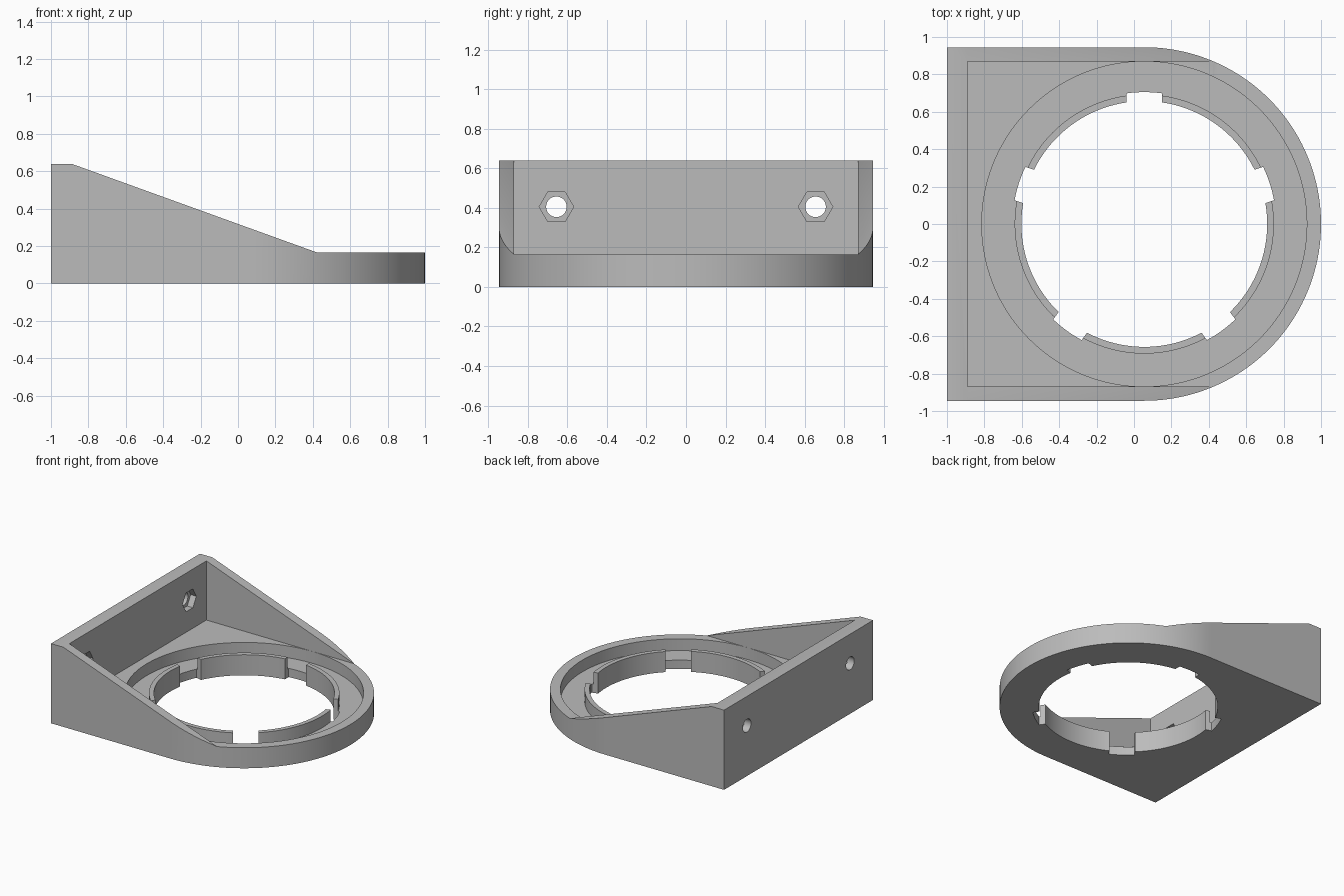
import bpy, bmesh
from math import sin, cos, asin, pi, radians
from mathutils import Matrix, Vector

if "Cube" in bpy.data.objects:
    bpy.data.objects.remove(bpy.data.objects["Cube"], do_unlink=True)

CX, R = 0.055, 0.945            # ring centre and outer radius
INNER, BACK = 0.87, -0.89       # inner faces of the walls
RIM, FLOOR, TOP = 0.165, 0.07, 0.64
HOLE, TAB, SLOT = 0.657, 0.693, 0.705

grey = bpy.data.materials.new("grey plastic")
grey.use_nodes = True
colour = (0.5, 0.5, 0.5, 1)
grey.diffuse_color = colour
grey.node_tree.nodes["Principled BSDF"].inputs["Base Color"].default_value = colour


def arc(radius, start, end, steps):
    return [(radius * cos(start + (end - start) * i / steps),
             radius * sin(start + (end - start) * i / steps)) for i in range(steps + 1)]


def prism(name, points, low, high, frame=Matrix()):
    """Extrude a 2D outline from low to high along the frame's z axis."""
    bm = bmesh.new()
    face = bm.faces.new([bm.verts.new((x, y, low)) for x, y in points])
    new = bmesh.ops.extrude_face_region(bm, geom=[face])["geom"]
    verts = [v for v in new if isinstance(v, bmesh.types.BMVert)]
    bmesh.ops.translate(bm, verts=verts, vec=Vector((0, 0, high - low)))
    bmesh.ops.recalc_face_normals(bm, faces=bm.faces)
    bm.transform(frame)
    if frame.determinant() < 0:
        bmesh.ops.reverse_faces(bm, faces=bm.faces)
    mesh = bpy.data.meshes.new(name)
    bm.to_mesh(mesh)
    bm.free()
    mesh.materials.append(grey)
    obj = bpy.data.objects.new(name, mesh)
    bpy.context.collection.objects.link(obj)
    return obj


def combine(target, tool, operation="DIFFERENCE"):
    """Apply a boolean and discard the tool."""
    mod = target.modifiers.new("cut", "BOOLEAN")
    mod.operation, mod.solver, mod.object = operation, "EXACT", tool
    bpy.ops.object.select_all(action="DESELECT")
    bpy.context.view_layer.objects.active = target
    target.select_set(True)
    bpy.ops.object.modifier_apply(modifier=mod.name)
    bpy.data.objects.remove(tool, do_unlink=True)


def circle(radius, steps):
    return arc(radius, 0, 2 * pi, steps)[:-1]


centre = Matrix.Translation((CX, 0, 0))

# Body: round-ended plan, trimmed to the sloping side profile
plan = [(x + CX, y) for x, y in arc(R, -pi / 2, pi / 2, 80)] + [(-1, R), (-1, -R)]
body = prism("ring_bracket", plan, 0, 1)
side = [(-1.2, -0.1), (1.2, -0.1), (1.2, RIM), (0.424, RIM), (BACK, TOP), (-1.2, TOP)]
combine(body, prism("side_trim", side, -1.2, 1.2, Matrix.Rotation(pi / 2, 4, "X")), "INTERSECT")

# Open space between the side walls
space = [(BACK, -INNER), (1.2, -INNER), (1.2, INNER), (BACK, INNER)]
combine(body, prism("space_cutter", space, RIM, 1.2))

# Round channel around the locking tabs, and the central hole
channel = prism("channel_cutter", circle(INNER - 0.001, 160), FLOOR, 0.4, centre)
combine(channel, prism("channel_core", circle(TAB, 160), 0, 0.6, centre))
combine(body, channel)
combine(body, prism("hole_cutter", circle(HOLE, 160), -0.2, 0.4, centre))

# Five slots divide the inner lip into tabs
half = asin(0.094 / SLOT)
slot = [(0.5, -0.094)] + arc(SLOT, -half, half, 10) + [(0.5, 0.094)]
for i in range(5):
    turn = centre @ Matrix.Rotation(radians(18 + 72 * i), 4, "Z")
    combine(body, prism("slot_cutter", slot, -0.2, 0.4, turn))

# Screw holes with hexagonal nut pockets in the back wall
for y in (-0.655, 0.655):
    # local x runs along y, local y along z, local z along x
    frame = Matrix.Translation((0, y, 0.405)) @ Matrix(
        ((0, 0, 1, 0), (1, 0, 0, 0), (0, 1, 0, 0), (0, 0, 0, 1)))
    combine(body, prism("screw_cutter", circle(0.052, 32), -1.2, -0.8, frame))
    combine(body, prism("nut_cutter", circle(0.087, 6), BACK - 0.05, -0.8, frame))

bpy.ops.object.select_all(action="DESELECT")
bpy.context.view_layer.objects.active = body
body.select_set(True)
bpy.ops.object.shade_smooth_by_angle(angle=radians(25))
